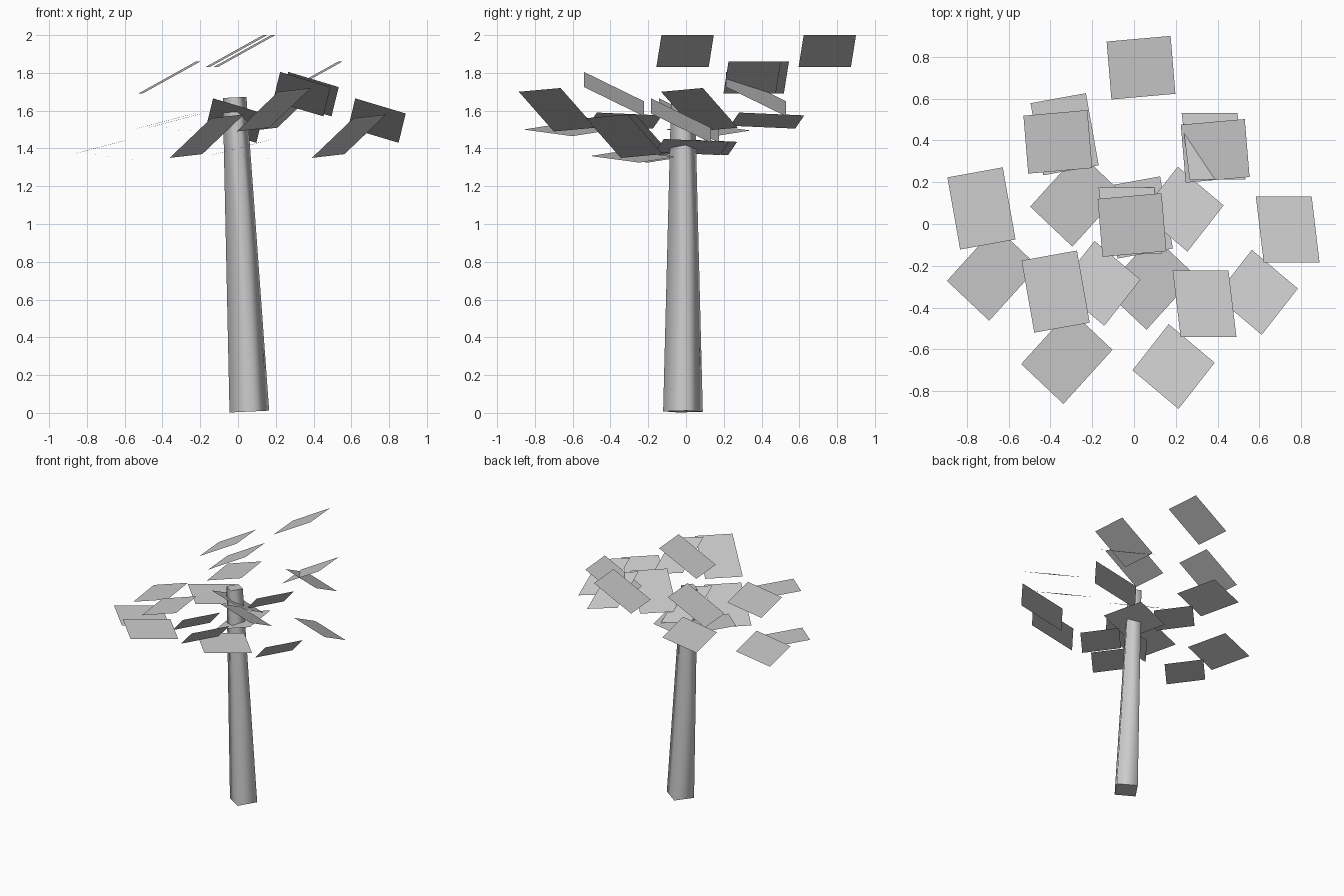
import bpy, bmesh, math
from mathutils import Vector, Matrix

cube = bpy.data.objects.get("Cube")
if cube:
    bpy.data.objects.remove(cube, do_unlink=True)

# One plain grey for the whole tree
GREY = (0.6, 0.6, 0.6, 1.0)
grey = bpy.data.materials.new("light grey")
grey.use_nodes = True
grey.diffuse_color = GREY
grey.node_tree.nodes["Principled BSDF"].inputs["Base Color"].default_value = GREY


def add_object(name, bm):
    mesh = bpy.data.meshes.new(name)
    bm.to_mesh(mesh)
    bm.free()
    mesh.materials.append(grey)
    obj = bpy.data.objects.new(name, mesh)
    bpy.context.collection.objects.link(obj)
    return obj


# Trunk: four-sided leaning taper, ends square to its axis
base, tip = Vector((0.06, -0.016, 0.007)), Vector((-0.018, -0.016, 1.67))
axis = tip - base
bm = bmesh.new()
bmesh.ops.create_cone(bm, cap_ends=True, segments=4, radius1=0.107,
                      radius2=0.064, depth=axis.length)
lean = Vector((0, 0, 1)).rotation_difference(axis).to_matrix().to_4x4()
spin = Matrix.Rotation(math.radians(11), 4, 'Z')
bm.transform(Matrix.Translation((base + tip) / 2) @ lean @ spin)
bm.normal_update()
for face in bm.faces:
    face.smooth = abs(face.normal.z) < 0.5
for edge in bm.edges:
    edge.smooth = all(f.smooth for f in edge.link_faces)
add_object("trunk", bm)

# Leaves: each group repeats one tilted rectangle at four places
PLACES = [(0, 0, 0), (-0.355, 0.398, -0.14),
          (0.398, 0.355, -0.14), (0.043, 0.753, 0)]

# name: corner, first side, second side
GROUPS = {
    "top_leaves": ((-0.151, -0.157, 1.83), (0.306, 0.027, 0.17), (-0.023, 0.277, 0)),
    "right_leaves": ((-0.477, -0.52, 1.52), (0.265, 0.048, 0.07), (-0.061, 0.345, -0.015)),
    "left_leaves": ((0.223, -0.54, 1.805), (0.267, 0, -0.08), (-0.038, 0.317, -0.155)),
    "front_right_leaves": ((-0.338, -0.861, 1.5), (0.235, 0.259, -0.035), (-0.202, 0.191, 0.03)),
    "front_left_leaves": ((0.213, -0.885, 1.7), (0.173, 0.221, 0.02), (-0.22, 0.185, -0.21)),
}

for name, sides in GROUPS.items():
    corner, u, v = map(Vector, sides)
    bm = bmesh.new()
    for place in PLACES:
        p = corner + Vector(place)
        bm.faces.new([bm.verts.new(q) for q in (p, p + u, p + u + v, p + v)])
    add_object(name, bm)
